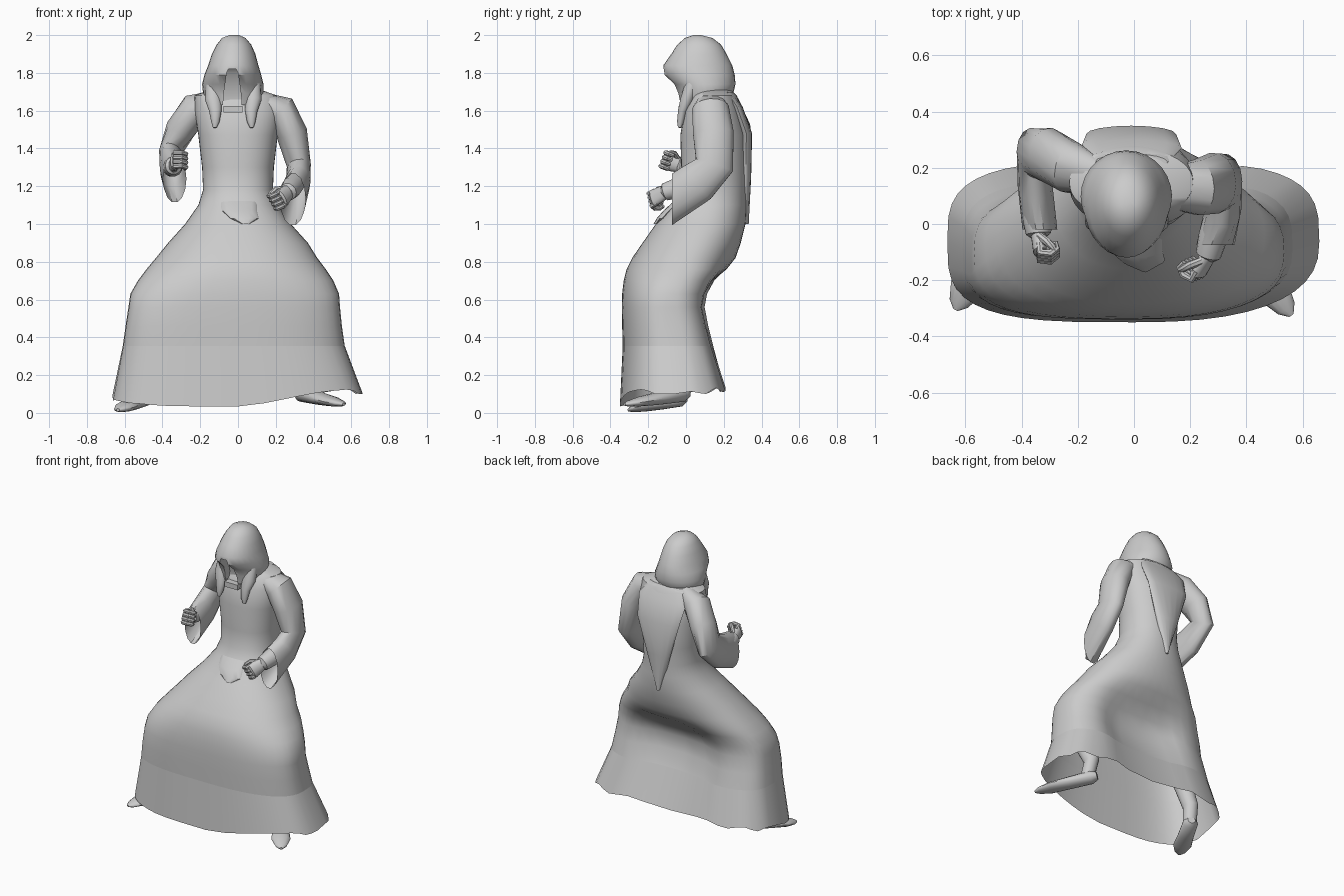
import bpy, bmesh, math
from mathutils import Vector as V

if "Cube" in bpy.data.objects:
    bpy.data.objects.remove(bpy.data.objects["Cube"], do_unlink=True)

grey = bpy.data.materials.new("plain grey")
grey.use_nodes = True
grey.diffuse_color = (0.6, 0.6, 0.6, 1)
grey.node_tree.nodes["Principled BSDF"].inputs["Base Color"].default_value = (0.6, 0.6, 0.6, 1)

# Corner boxiness: front right, front left, back left, back right
ROUND = (1, 1, 1, 1)
TORSO = (.88, .88, .97, .97)
SKIRT = (.58, .8, .6, .6)


def smooth(obj, angle):
    bpy.ops.object.select_all(action="DESELECT")
    obj.select_set(True)
    bpy.context.view_layer.objects.active = obj
    bpy.ops.object.shade_smooth_by_angle(angle=math.radians(angle))


def loft(name, rings, cap_start=True, cap_end=True, angle=40):
    """Skin a list of equal-length point loops."""
    bm = bmesh.new()
    loops = [[bm.verts.new(p) for p in ring] for ring in rings]
    n = len(loops[0])
    for a, b in zip(loops, loops[1:]):
        for i in range(n):
            j = (i + 1) % n
            bm.faces.new((a[i], a[j], b[j], b[i]))
    if cap_start:
        bm.faces.new(loops[0])
    if cap_end:
        bm.faces.new(loops[-1])
    bmesh.ops.recalc_face_normals(bm, faces=bm.faces)
    mesh = bpy.data.meshes.new(name)
    bm.to_mesh(mesh)
    bm.free()
    mesh.materials.append(grey)
    obj = bpy.data.objects.new(name, mesh)
    bpy.context.collection.objects.link(obj)
    smooth(obj, angle)
    return obj


def oval(z, x0, x1, yf, yb, dip=0, n=44, box=ROUND):
    """Level cross-section with per-corner boxiness and a hollow between the legs."""
    pts = []
    for i in range(n):
        a = 2 * math.pi * i / n
        c, s = math.cos(a), math.sin(a)
        k = box[(0 if c < 0 else 1) if s < 0 else (3 if c < 0 else 2)]
        x = (x0 + x1) / 2 + (x1 - x0) / 2 * math.copysign(abs(c) ** k, c)
        y = (yf + yb) / 2 + (yb - yf) / 2 * math.copysign(abs(s) ** k, s)
        if s > 0:
            y -= s * dip * math.exp(-((x - .02) / .29) ** 4)
        pts.append(V((x, y, z)))
    return pts


def robe_ring(z, *size):
    """Robe cross-section: rounded at the waist, boxier toward the hem."""
    t = min(1, max(0, (.82 - z) / .3))
    return oval(z, *size, box=[a + (b - a) * t for a, b in zip(TORSO, SKIRT)])


def tube(name, path, ref=(1, 0, 0), end=None, n=14, cap_end=True):
    """Sweep an ellipse; each path entry is (point, side radius, other radius)."""
    pts = [V(p[0]) for p in path]
    rings = []
    for i, (p, rs, ru) in enumerate(path):
        t = (pts[min(i + 1, len(pts) - 1)] - pts[max(i - 1, 0)]).normalized()
        if end and i == len(path) - 1:
            t = V(end)
        s = V(ref)
        s = (s - t * s.dot(t)).normalized()
        u = t.cross(s)
        rings.append([pts[i] + s * rs * math.cos(k * math.tau / n)
                      + u * ru * math.sin(k * math.tau / n) for k in range(n)])
    return loft(name, rings, True, cap_end)


# Robe: torso widening into a skirt stretched over two bent, spread legs
robe = [robe_ring(*r) for r in (
    (1.71, -.15, .12, .05, .24), (1.68, -.23, .21, .03, .27),
    (1.6, -.23, .23, -.01, .295), (1.47, -.21, .21, -.03, .325),
    (1.3, -.19, .19, -.025, .325), (1.18, -.185, .185, -.035, .32),
    (1.1, -.21, .21, -.075, .32), (1.0, -.28, .28, -.16, .315),
    (.9, -.37, .37, -.23, .29), (.82, -.435, .42, -.285, .262),
    (.76, -.485, .465, -.315, .235, .02), (.7, -.53, .505, -.33, .185, .045),
    (.63, -.57, .535, -.338, .14, .07), (.56, -.58, .54, -.34, .12, .085),
    (.46, -.595, .55, -.338, .135, .09), (.355, -.61, .565, -.335, .16, .07))]
loft("robe", robe, True, False)

# Flared hem band, low in front and raised at the left foot
hem = oval(.12, -.665, .66, -.35, .225, .045, box=SKIRT)
for i, p in enumerate(hem):
    front = max(0, -math.sin(math.tau * i / len(hem))) ** .6
    lift = min(1, max(0, (p.x - .05) / .45))
    p.z += -.086 * front * (1 - lift) + .012 * math.sin(i * 1.6) * (1 - front)
    p.z -= .02 * max(0, abs(p.x) - .6) / .06
loft("hem_band", [robe[-1], hem], False, False)

# Pointed cape hanging down the back
loft("back_cape", [oval(z, -w - .01, w - .01, y - .06, y, n=16) for z, w, y in (
    (1.7, .13, .25), (1.62, .18, .3), (1.48, .16, .35),
    (1.25, .09, .345), (1.0, .01, .332))])

# Pointed flap at the front of the waist
loft("waist_flap", [oval(*r, n=16) for r in (
    (1.13, -.1, .1, -.055, 0), (1.07, -.085, .1, -.12, -.06),
    (1.03, -.045, .11, -.155, -.1), (1.0, .02, .06, -.172, -.13))])

# Hood with a tapered face opening
hood = loft("hood", [oval(*r, n=28) for r in (
    (2.0, -.045, .005, .04, .08), (1.985, -.085, .04, -.005, .14),
    (1.95, -.112, .07, -.045, .185), (1.9, -.138, .092, -.078, .215),
    (1.84, -.158, .108, -.12, .245), (1.79, -.178, .123, -.118, .258),
    (1.74, -.19, .135, -.065, .262), (1.69, -.185, .135, -.045, .25),
    (1.63, -.16, .11, -.035, .2))])
opening = loft("opening_cutter", [
    [V((-.03 + sx * w, y, z)) for sx, y in ((-1, -.3), (1, -.3), (1, back), (-1, back))]
    for z, w, back in ((1.55, .052, .02), (1.68, .047, .02), (1.8, .03, -.03), (1.82, .02, -.05))])
cut = hood.modifiers.new("face_opening", "BOOLEAN")
cut.operation = "DIFFERENCE"
cut.solver = "EXACT"
cut.object = opening
bpy.context.view_layer.objects.active = hood
bpy.ops.object.modifier_apply(modifier=cut.name)
bpy.data.objects.remove(opening, do_unlink=True)
smooth(hood, 40)

# Hood lappets and the collar clasp between them
for side, label in ((-1, "right"), (1, "left")):
    cx = -.025
    tube(label + "_lappet", [
        ((cx + side * .105, .035, 1.74), .04, .04),
        ((cx + side * .105, .005, 1.66), .045, .035),
        ((cx + side * .095, -.018, 1.6), .033, .025),
        ((cx + side * .095, -.03, 1.54), .022, .018),
        ((cx + side * .098, -.034, 1.51), .01, .009)])
loft("collar_clasp", [[V((-.027 + x, y, z)) for x, y in
     ((-.05, -.04), (.05, -.04), (.05, .03), (-.05, .03))] for z in (1.59, 1.625)])

# Wide sleeves, open at the mouth
tube("left_sleeve", [
    ((.12, .13, 1.65), .05, .075), ((.225, .13, 1.605), .085, .1),
    ((.285, .145, 1.48), .083, .11), ((.322, .15, 1.31), .064, .105),
    ((.318, .06, 1.22), .065, .115), ((.29, -.075, 1.13), .068, .14)],
    end=(0, -1, 0), cap_end=False)
tube("right_sleeve", [
    ((-.13, .17, 1.65), .05, .075), ((-.225, .2, 1.61), .085, .095),
    ((-.305, .245, 1.5), .08, .1), ((-.357, .255, 1.38), .062, .1),
    ((-.352, .135, 1.295), .062, .115), ((-.335, -.02, 1.24), .062, .128)],
    end=(0, -1, 0), cap_end=False)


def arm_and_fist(label, elbow, wrist, knuckle, curl, thumb_side):
    """Forearm, palm, four curled fingers and a thumb."""
    e, w, k = V(elbow), V(wrist), V(knuckle)
    d = (k - w).normalized()
    c = V(curl)
    c = (c - d * c.dot(d)).normalized()
    s = d.cross(c) * thumb_side
    tube(label + "_forearm", [(e, .05, .05), (w.lerp(e, .35), .052, .056),
                              (w, .045, .048), (w + d * .01, .03, .03)], ref=c)
    tube(label + "_palm", [(w - d * .02, .034, .03), (w + d * .03, .045, .026),
                           (k, .05, .024), (k + d * .01, .04, .014)], ref=s)
    for i in range(4):
        b = k + s * (i - 1.5) * .025
        tube(f"{label}_finger_{i + 1}", [
            (b - d * .02, .013, .014), (b + d * .016, .014, .015),
            (b + d * .022 + c * .035, .014, .015), (b + d * .005 + c * .06, .013, .013),
            (b - d * .02 + c * .055, .01, .01)], ref=s, n=8)
    tube(label + "_thumb", [
        (w + d * .02 + s * .03, .015, .015), (w + d * .05 + s * .05 + c * .025, .015, .015),
        (k + s * .047 + c * .045, .013, .013), (k + d * .015 + s * .04 + c * .055, .008, .008)],
        ref=c, n=8)


arm_and_fist("left", (.315, .08, 1.23), (.265, -.11, 1.17), (.23, -.175, 1.135), (-1, .2, -.5), -1)
arm_and_fist("right", (-.35, .1, 1.3), (-.34, -.035, 1.31), (-.335, -.1, 1.335), (1, 0, 0), 1)

# Shoes and lower legs under the skirt
for label, heel, toe, knee in (
        ("right", (-.5, -.03, .075), (-.635, -.305, .015), (-.46, -.12, .52)),
        ("left", (.34, -.02, .1), (.56, -.325, .045), (.42, -.12, .52))):
    h, t = V(heel), V(toe)
    d = t - h
    side = d.cross(V((0, 0, 1))).normalized()
    tube(label + "_shoe", [
        (h - d * .1, .025, .025), (h, .05, .042), (h + d * .4, .053, .035),
        (h + d * .72, .06, .026), (h + d * .92, .036, .016), (t, .01, .008)], ref=side)
    tube(label + "_leg", [(h + d * .08, .045, .045), (h + V((0, 0, .12)), .05, .052),
                          (knee, .07, .07)])
